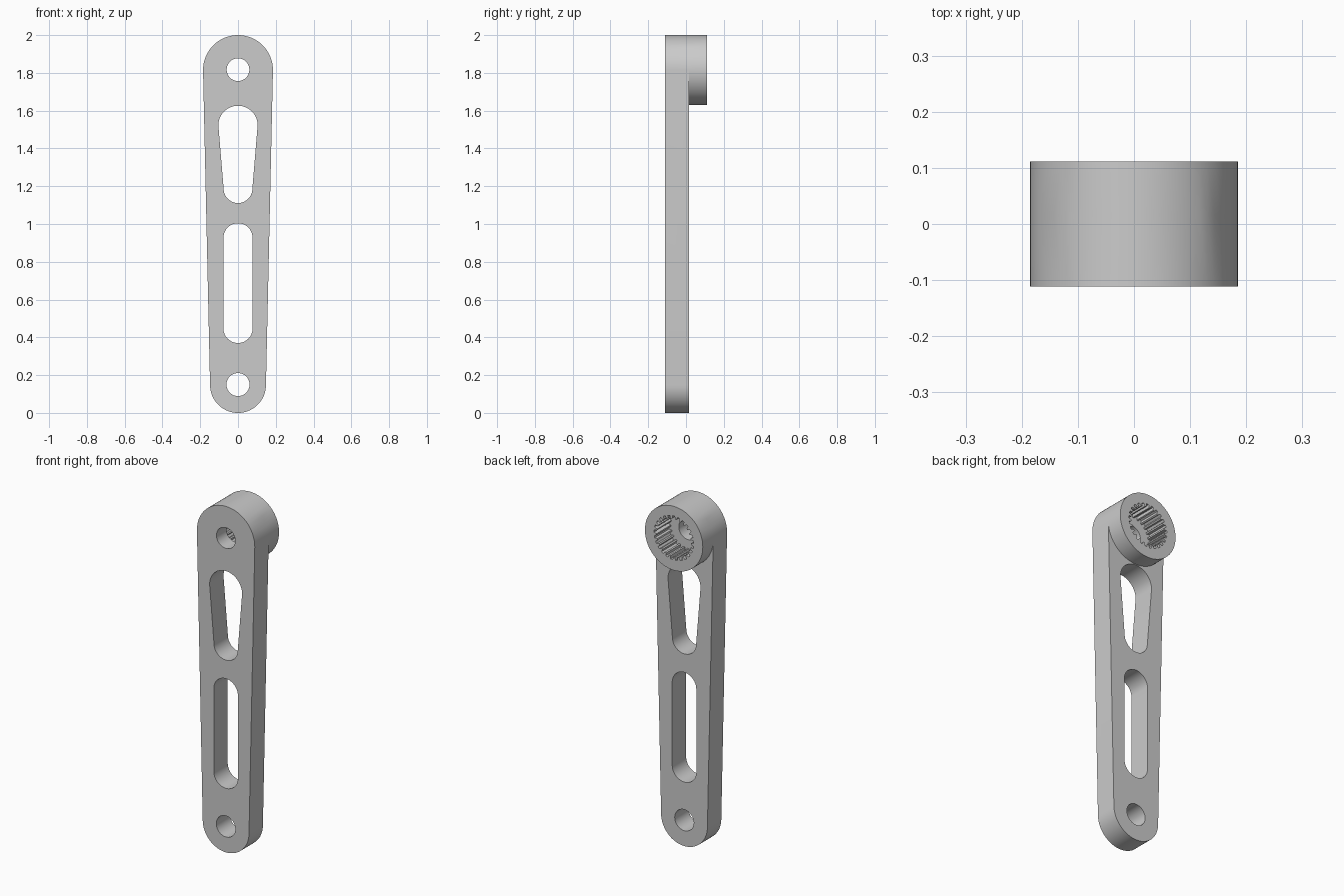
import bpy, bmesh
from math import pi, sin, cos, radians

if "Cube" in bpy.data.objects:
    bpy.data.objects.remove(bpy.data.objects["Cube"])

FRONT, PLATE_BACK, BOSS_BACK = -0.111, 0.016, 0.111
SOCKET_FLOOR = -0.02
TOP_Z, TOP_R = 1.815, 0.185
LOW_Z, LOW_R = 0.148, 0.148
ARC = 32
TEETH = 25

grey = bpy.data.materials.new("light grey plastic")
grey.use_nodes = True
grey.diffuse_color = (0.6, 0.6, 0.6, 1)
grey.node_tree.nodes["Principled BSDF"].inputs["Base Color"].default_value = (0.6, 0.6, 0.6, 1)


def arc(z, r, start, steps):
    return [(r * cos(start + pi * i / ARC), z + r * sin(start + pi * i / ARC)) for i in range(steps)]


def circle(z, r):
    return arc(z, r, 0, 2 * ARC)


def slot(low_z, low_r, top_z, top_r):
    """Outline with a round end at the top and at the bottom."""
    return arc(top_z, top_r, 0, ARC + 1) + arc(low_z, low_r, pi, ARC + 1)


def toothed_ring(z, root, tip):
    """Spline socket outline with flat-topped teeth."""
    pts = []
    for i in range(TEETH):
        for part, r in ((0, root), (0.4, root), (0.55, tip), (0.85, tip)):
            a = 2 * pi * (i + part) / TEETH
            pts.append((r * cos(a), z + r * sin(a)))
    return pts


def prism(name, outline, y0, y1):
    bm = bmesh.new()
    face = bm.faces.new([bm.verts.new((x, y0, z)) for x, z in outline])
    out = bmesh.ops.extrude_face_region(bm, geom=[face])
    moved = [v for v in out["geom"] if isinstance(v, bmesh.types.BMVert)]
    bmesh.ops.translate(bm, verts=moved, vec=(0, y1 - y0, 0))
    bmesh.ops.recalc_face_normals(bm, faces=bm.faces)
    mesh = bpy.data.meshes.new(name)
    bm.to_mesh(mesh)
    bm.free()
    mesh.materials.append(grey)
    ob = bpy.data.objects.new(name, mesh)
    bpy.context.collection.objects.link(ob)
    return ob


def combine(target, other, operation):
    """Apply a boolean and remove the helper."""
    mod = target.modifiers.new("boolean", "BOOLEAN")
    mod.operation, mod.solver, mod.object = operation, "EXACT", other
    bpy.context.view_layer.objects.active = target
    bpy.ops.object.modifier_apply(modifier=mod.name)
    bpy.data.objects.remove(other)


# Tapered arm with the round boss on its back
arm = prism("lever_arm", slot(LOW_Z, LOW_R, TOP_Z, TOP_R), FRONT, PLATE_BACK)
combine(arm, prism("boss", circle(TOP_Z, TOP_R), PLATE_BACK, BOSS_BACK), "UNION")

# Screw hole, pivot hole and the two lightening slots
openings = {
    "screw_hole": circle(1.817, 0.06),
    "pivot_hole": circle(0.15, 0.061),
    "upper_slot": slot(1.187, 0.076, 1.522, 0.104),
    "lower_slot": slot(0.447, 0.077, 0.927, 0.077),
}
for name, outline in openings.items():
    combine(arm, prism(name, outline, -0.3, 0.3), "DIFFERENCE")

# Toothed socket in the boss
socket = prism("socket", toothed_ring(1.817, 0.127, 0.11), SOCKET_FLOOR, 0.3)
combine(arm, socket, "DIFFERENCE")

# Smooth round walls, sharp rims
bpy.ops.object.select_all(action="DESELECT")
arm.select_set(True)
bpy.context.view_layer.objects.active = arm
bpy.ops.object.shade_smooth_by_angle(angle=radians(25))
